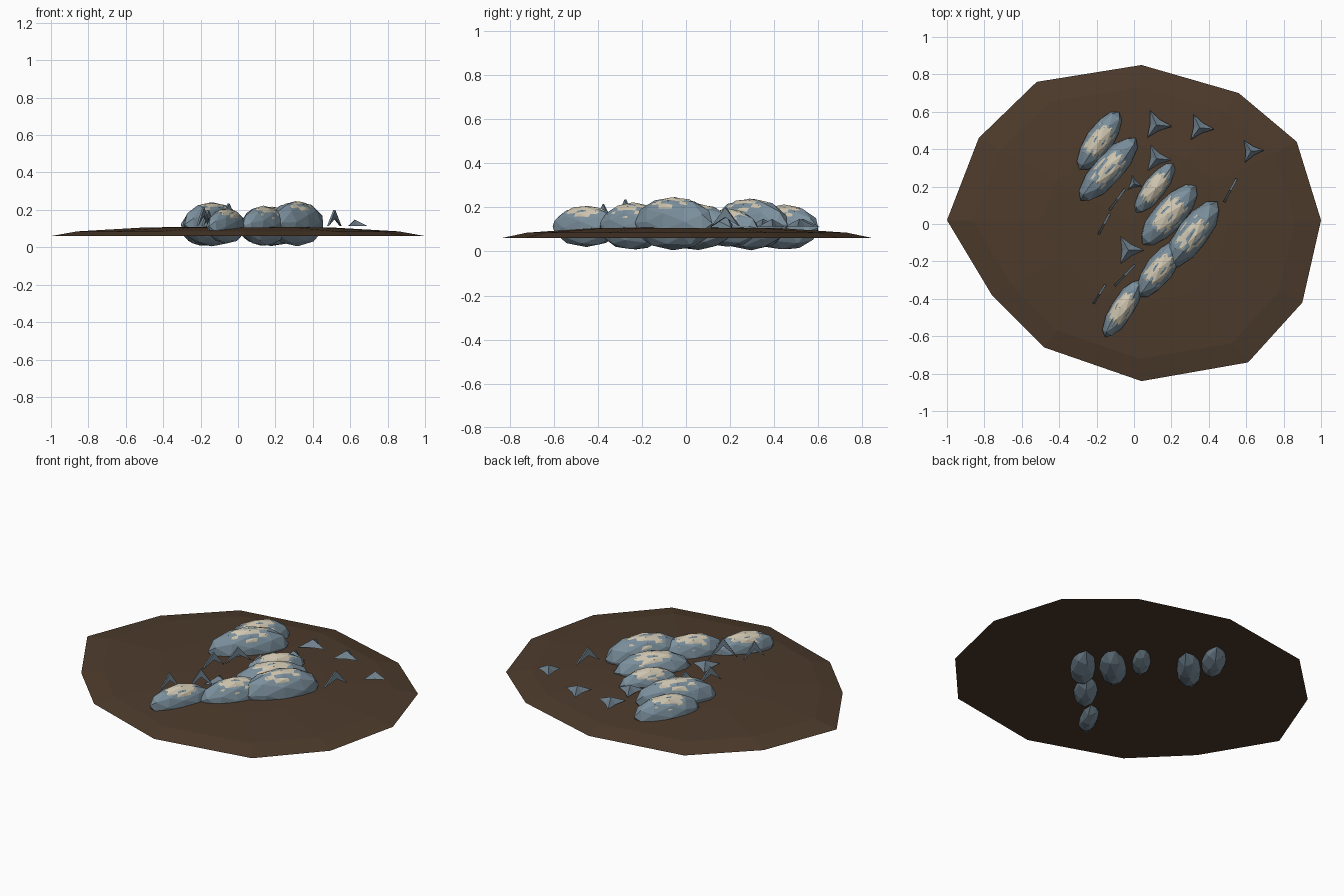
import bpy, bmesh, math
from mathutils import Matrix, Vector

old = bpy.data.objects.get("Cube")
if old:
    bpy.data.objects.remove(old)


def material(name, rgb):
    m = bpy.data.materials.new(name)
    m.use_nodes = True
    m.diffuse_color = (*rgb, 1)
    m.node_tree.nodes["Principled BSDF"].inputs["Base Color"].default_value = (*rgb, 1)
    return m


brown = material("earth brown", (0.075, 0.044, 0.025))
slate = material("slate blue", (0.20, 0.28, 0.34))
cream = material("pale cream", (0.62, 0.56, 0.43))
steel = material("tail slate", (0.16, 0.22, 0.27))


def finish(bm, name, mat):
    bmesh.ops.recalc_face_normals(bm, faces=bm.faces)
    mesh = bpy.data.meshes.new(name)
    bm.to_mesh(mesh)
    bm.free()
    mesh.materials.append(mat)
    ob = bpy.data.objects.new(name, mesh)
    bpy.context.collection.objects.link(ob)
    return ob


# Ground mound: irregular rim, rising gently in rings
RIM = [(-1, .02), (-.83, .46), (-.52, .76), (.04, .85), (.56, .70), (.87, .44),
       (1, .02), (.90, -.42), (.61, -.74), (.04, -.84), (-.48, -.66), (-.76, -.38)]
bm = bmesh.new()
rings = [[bm.verts.new((x * f, y * f, z)) for x, y in RIM]
         for f, z in ((1, .06), (.86, .085), (.5, .106))]
n = len(RIM)
for low, high in zip(rings, rings[1:]):
    for i in range(n):
        j = (i + 1) % n
        bm.faces.new((low[i], low[j], high[j], high[i]))
peak = bm.verts.new((0, 0, .112))
for i in range(n):
    bm.faces.new((rings[-1][i], rings[-1][(i + 1) % n], peak))
bm.faces.new(rings[0])
finish(bm, "ground_mound", brown)


# Fish bodies: faceted ellipsoids with a pale patch breaking the skin on top
def ellipsoid(name, mat, centre, size, angle, twist):
    bm = bmesh.new()
    bmesh.ops.create_icosphere(bm, subdivisions=2, radius=1)
    bm.transform(Matrix.Translation(centre) @ Matrix.Rotation(angle, 4, "Z")
                 @ Matrix.Diagonal((*size, 1))
                 @ Matrix.Rotation(math.pi / 2, 4, "Y") @ Matrix.Rotation(twist, 4, "Z"))
    finish(bm, name, mat)


# tail end x, y, head end x, y, half width, top z
FISH = [(-.29, .29, -.08, .60, .075, .21), (-.285, .125, .01, .46, .08, .24),
        (.01, .06, .21, .325, .06, .19), (.045, -.11, .33, .205, .085, .215),
        (.18, -.23, .445, .12, .085, .247), (.025, -.39, .25, -.09, .075, .22),
        (-.155, -.605, .03, -.30, .062, .205)]
for k, (x0, y0, x1, y1, w, top) in enumerate(FISH):
    bottom = .02 if top < .21 else .005
    half = math.hypot(x1 - x0, y1 - y0) / 2
    angle = math.atan2(y1 - y0, x1 - x0)
    mid = Vector(((x0 + x1) / 2, (y0 + y1) / 2, (top + bottom) / 2))
    h = (top - bottom) / 2
    ellipsoid(f"fish_body_{k + 1}", slate, mid, (half, w, h), angle, k)
    ellipsoid(f"fish_patch_{k + 1}", cream, mid + Vector((0, 0, .012)),
              (half * .86, w * .93, h * .915), angle, k + .33)


# Flat tails: three-pointed fins with a low raised middle
def flat_tail(k, x, y, r, turn):
    bm = bmesh.new()
    ring = []
    for i in range(6):
        a = turn + i * math.pi / 3
        d = r if i % 2 == 0 else r * .4
        ring.append(bm.verts.new((x + d * math.cos(a), y + d * math.sin(a), .113)))
    apex = bm.verts.new((x, y, .148))
    for i in range(6):
        bm.faces.new((ring[i], ring[(i + 1) % 6], apex))
    bm.faces.new(ring)
    finish(bm, f"flat_tail_{k + 1}", steel)


for k, t in enumerate([(.12, .53, .085, -.1), (.35, .515, .08, -.1), (.625, .39, .07, .05),
                       (.12, .35, .08, -.1), (-.03, -.14, .085, 0), (0, .215, .045, -.3)]):
    flat_tail(k, *t)


# Upright tails: thin forked chevrons
def upright_tail(k, x, y, length, top, angle):
    h = length / 2
    bm = bmesh.new()
    shape = [(-h, .115), (0, top), (h, .115), (0, top - .045)]
    front = [bm.verts.new((u, -.006, z)) for u, z in shape]
    back = [bm.verts.new((u, .006, z)) for u, z in shape]
    for i in range(4):
        j = (i + 1) % 4
        bm.faces.new((front[i], front[j], back[j], back[i]))
    for side in (front, back):
        bm.faces.new((side[0], side[1], side[3]))
        bm.faces.new((side[1], side[2], side[3]))
    bm.transform(Matrix.Translation((x, y, 0)) @ Matrix.Rotation(math.radians(angle), 4, "Z"))
    finish(bm, f"upright_tail_{k + 1}", steel)


for k, t in enumerate([(-.09, .13, .14, .2, 54), (-.16, 0, .125, .2, 62), (.515, .18, .14, .2, 62),
                       (-.05, -.275, .155, .235, 46), (-.185, -.375, .12, .215, 58)]):
    upright_tail(k, *t)
